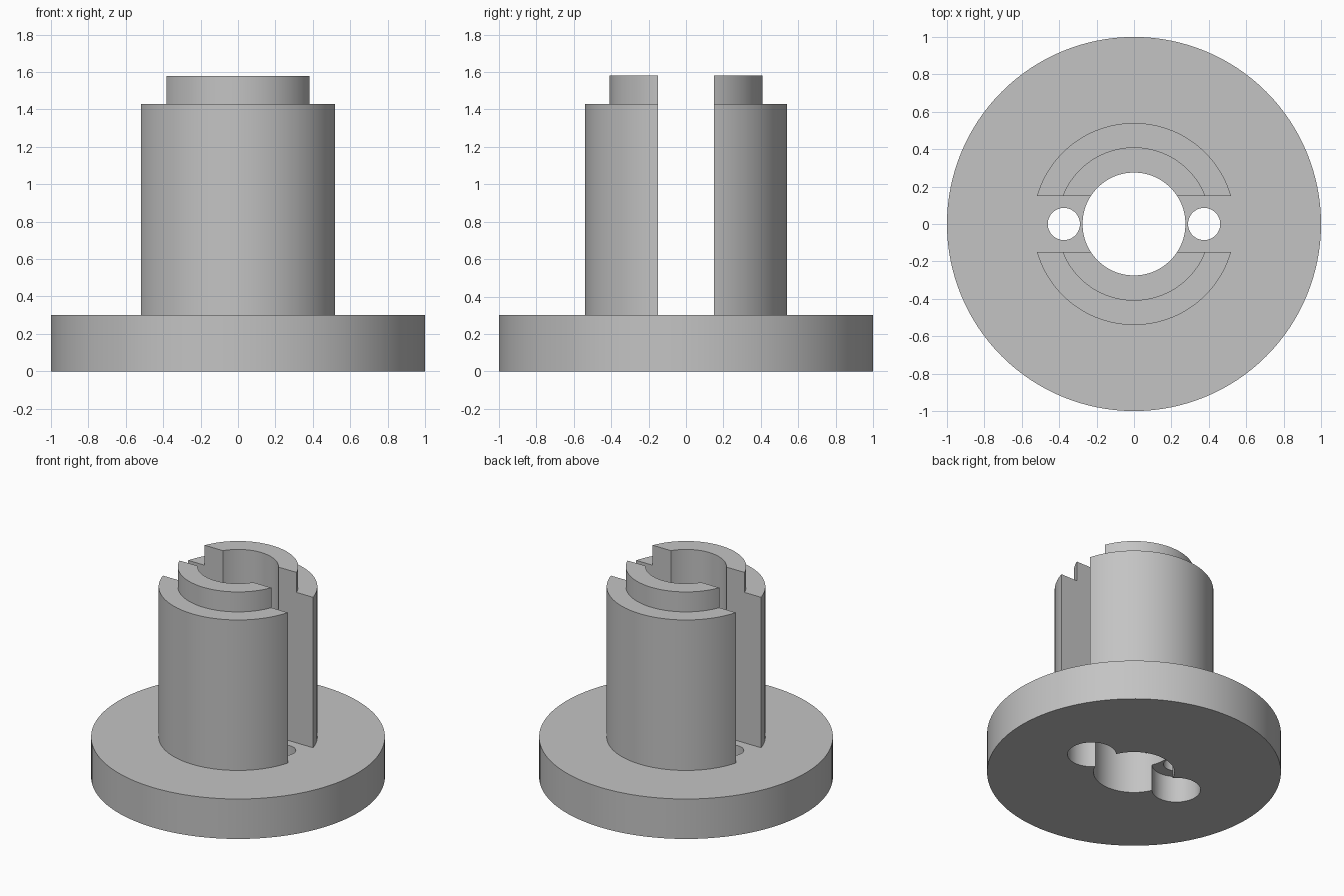
import bpy
import bmesh
from math import pi
from mathutils import Matrix, Vector

cube = bpy.data.objects.get("Cube")
if cube:
    bpy.data.objects.remove(cube, do_unlink=True)

SEGMENTS = 128
BORE = 0.275        # radius of the central bore
FLANGE_TOP = 0.30
SHOULDER = 1.43     # height of the step on the prongs
TOP = 1.58
SLOT = 0.15         # half width of the slot between the prongs
HOLE_X = 0.375      # offset of the two screw holes

grey = bpy.data.materials.new("plain grey")
grey.use_nodes = True
colour = (0.55, 0.55, 0.55, 1)
grey.diffuse_color = colour
grey.node_tree.nodes["Principled BSDF"].inputs["Base Color"].default_value = colour


def add_object(name, bm):
    bmesh.ops.recalc_face_normals(bm, faces=bm.faces)
    mesh = bpy.data.meshes.new(name)
    bm.to_mesh(mesh)
    bm.free()
    mesh.materials.append(grey)
    obj = bpy.data.objects.new(name, mesh)
    bpy.context.collection.objects.link(obj)
    return obj


def lathe(name, profile):
    """Spin a closed (radius, height) profile around z."""
    bm = bmesh.new()
    verts = [bm.verts.new((r, 0, z)) for r, z in profile]
    edges = [bm.edges.new((a, b)) for a, b in zip(verts, verts[1:] + verts[:1])]
    bmesh.ops.spin(bm, geom=verts + edges, cent=(0, 0, 0), axis=(0, 0, 1),
                   angle=2 * pi, steps=SEGMENTS, use_merge=True)
    bmesh.ops.remove_doubles(bm, verts=bm.verts, dist=1e-5)
    return add_object(name, bm)


def cylinder(name, x, radius, bottom, top):
    bm = bmesh.new()
    bmesh.ops.create_cone(bm, cap_ends=True, segments=64, radius1=radius,
                          radius2=radius, depth=top - bottom,
                          matrix=Matrix.Translation((x, 0, (bottom + top) / 2)))
    return add_object(name, bm)


def cut(obj, cutter, operation="DIFFERENCE"):
    """Apply a boolean and discard the cutter."""
    cutter.hide_render = True
    mod = obj.modifiers.new("cut", "BOOLEAN")
    mod.operation, mod.solver, mod.object = operation, "EXACT", cutter
    bpy.context.view_layer.objects.active = obj
    bpy.ops.object.modifier_apply(modifier=mod.name)
    bpy.data.objects.remove(cutter, do_unlink=True)


def smooth(obj):
    bpy.ops.object.select_all(action="DESELECT")
    obj.select_set(True)
    bpy.context.view_layer.objects.active = obj
    bpy.ops.object.shade_smooth_by_angle(angle=pi / 6)


# Round flange with the central bore
flange = lathe("flange", [(BORE, 0), (1, 0), (1, FLANGE_TOP), (BORE, FLANGE_TOP)])

# Screw holes, counterbored from below into the bore
for side in (-1, 1):
    cut(flange, cylinder("counterbore_cutter", side * HOLE_X, 0.165, -0.1, 0.2))
    cut(flange, cylinder("hole_cutter", side * HOLE_X, 0.086, -0.1, 0.4))
smooth(flange)

# Two stepped half-tube prongs separated by a slot
for name, side in (("front_prong", -1), ("back_prong", 1)):
    prong = lathe(name, [(BORE, FLANGE_TOP), (0.54, FLANGE_TOP), (0.54, SHOULDER),
                         (0.41, SHOULDER), (0.41, TOP), (BORE, TOP)])
    bm = bmesh.new()
    bmesh.ops.create_cube(bm, size=2)
    bmesh.ops.translate(bm, verts=bm.verts, vec=Vector((0, side * (1 + SLOT), 1)))
    cut(prong, add_object("prong_cutter", bm), "INTERSECT")
    smooth(prong)
